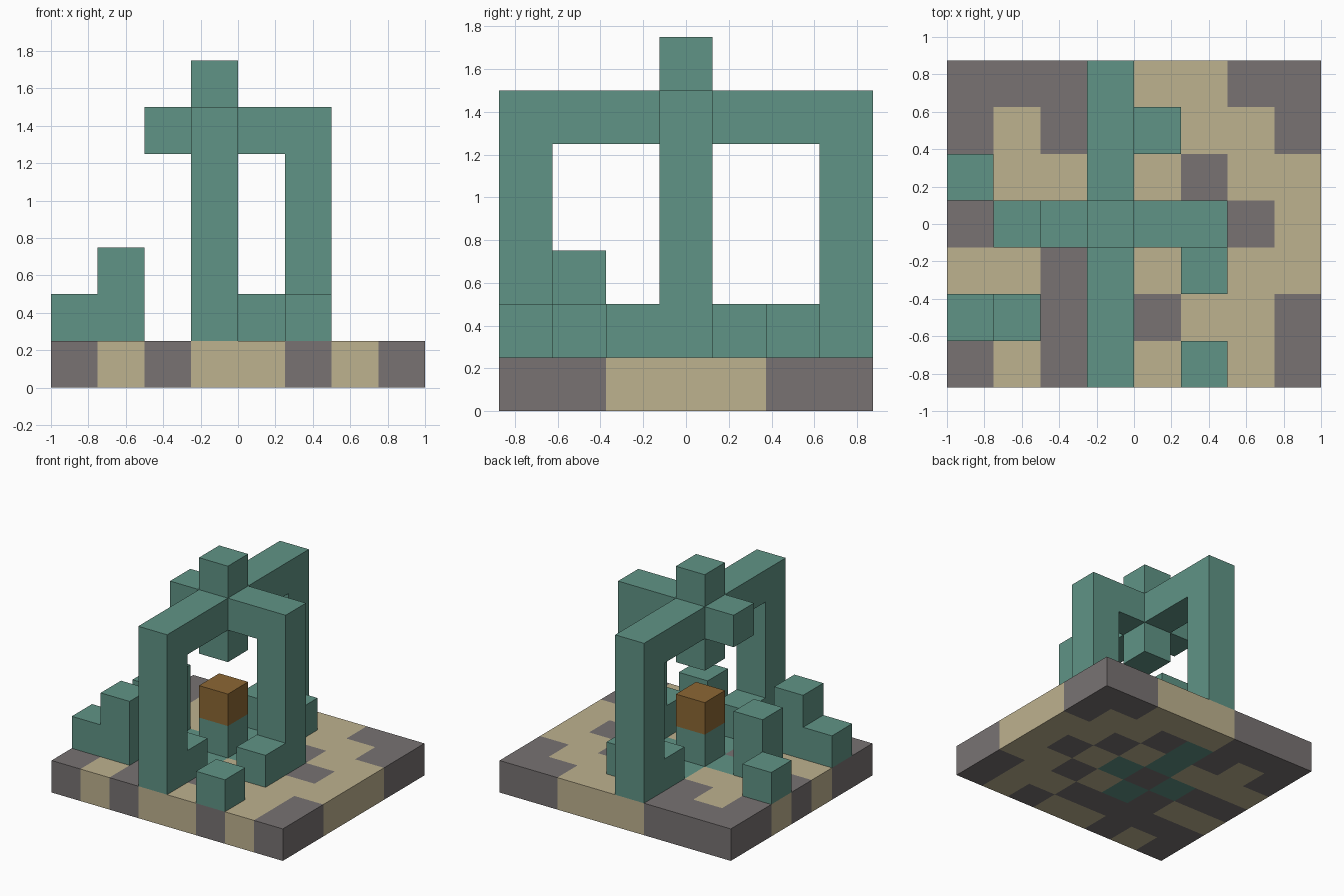
import bpy
import bmesh
from mathutils import Vector

if "Cube" in bpy.data.objects:
    bpy.data.objects.remove(bpy.data.objects["Cube"], do_unlink=True)

S = 0.25                                   # block size
ORIGIN = Vector((-1.0, -0.875, 0.0))       # corner of the block grid


def material(name, rgb):
    m = bpy.data.materials.new(name)
    m.use_nodes = True
    m.diffuse_color = (*rgb, 1)
    m.node_tree.nodes["Principled BSDF"].inputs["Base Color"].default_value = (*rgb, 1)
    return m


teal = material("teal", (0.117, 0.296, 0.238))
sand = material("sand", (0.515, 0.445, 0.275))
stone = material("stone grey", (0.188, 0.171, 0.171))
amber = material("amber brown", (0.262, 0.136, 0.034))


def build(name, cells, mats):
    """Shell around a set of blocks; cells maps (i, j, k) to a material index."""
    bm = bmesh.new()
    for cell, index in cells.items():
        centre = Vector(cell) + Vector((0.5, 0.5, 0.5))
        for axis in range(3):
            for sign in (-1, 1):
                n = Vector((0, 0, 0))
                n[axis] = sign
                if tuple(int(c) for c in Vector(cell) + n) in cells:
                    continue
                u = Vector((0, 0, 0))
                u[(axis + 1) % 3] = 0.5
                v = n.cross(u)
                mid = centre + n * 0.5
                corners = (mid - u - v, mid + u - v, mid + u + v, mid - u + v)
                face = bm.faces.new([bm.verts.new(ORIGIN + p * S) for p in corners])
                face.material_index = index
    bmesh.ops.remove_doubles(bm, verts=bm.verts, dist=0.001)
    bmesh.ops.recalc_face_normals(bm, faces=bm.faces)
    mesh = bpy.data.meshes.new(name)
    bm.to_mesh(mesh)
    bm.free()
    for m in mats:
        mesh.materials.append(m)
    obj = bpy.data.objects.new(name, mesh)
    bpy.context.collection.objects.link(obj)
    return obj


def blocks(*ranges):
    """Blocks filling boxes given as (i, j, k first, k last)."""
    return {(i, j, k): 0 for i, j, lo, hi in ranges for k in range(lo, hi + 1)}


# Patchwork floor slab, back row first: g stone, s sand, t teal
FLOOR = ["gggsssgg",
         "gsgtgssg",
         "ssstsgss",
         "ggtgtsgs",
         "ssgtsgss",
         "gggggssg",
         "gsgssgsg"]
floor = {(i, 6 - r, 0): "gst".index(c)
         for r, row in enumerate(FLOOR) for i, c in enumerate(row)}
build("floor_slab", floor, [stone, sand, teal])

# Crossing arches: long one front to back, broken one side to side
arch = blocks((3, 0, 1, 5), (3, 6, 1, 5), (5, 3, 1, 5))
arch.update({(3, j, 5): 0 for j in range(7)})
arch.update({(i, 3, 5): 0 for i in range(2, 6)})
# Finial above and pendant below the crossing
arch.update(blocks((3, 3, 4, 6)))
# Footings beside the legs
arch.update(blocks((3, 1, 1, 1), (3, 5, 1, 1), (4, 5, 1, 1), (5, 2, 1, 1)))
build("crossing_arches", arch, [teal])

# Pedestal with its chest
build("pedestal", blocks((3, 3, 1, 1)), [teal])
build("chest", blocks((3, 3, 2, 2)), [amber])

# Fallen and ruined pieces
build("broken_leg_stump", blocks((1, 3, 1, 2)), [teal])
build("stepped_rubble", blocks((0, 1, 1, 1), (1, 1, 1, 2)), [teal])
build("side_rubble", blocks((0, 4, 1, 1)), [teal])
build("front_rubble", blocks((5, 0, 1, 1)), [teal])
